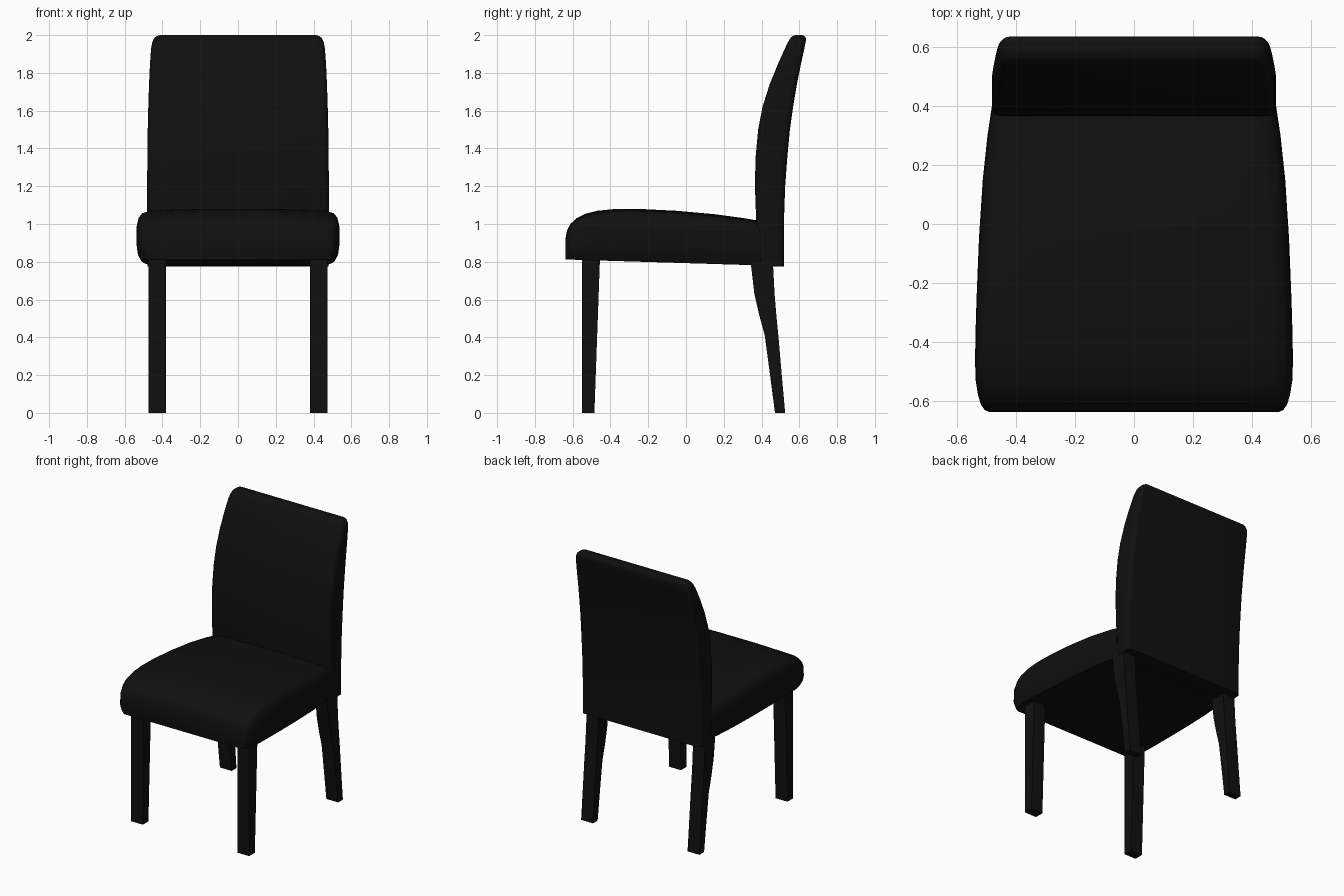
import bpy, math

if "Cube" in bpy.data.objects:
    bpy.data.objects.remove(bpy.data.objects["Cube"])

black = bpy.data.materials.new("black")
black.diffuse_color = (0.005, 0.005, 0.005, 1)
black.use_nodes = True
black.node_tree.nodes["Principled BSDF"].inputs["Base Color"].default_value = black.diffuse_color


def loft(name, rings, angle=40):
    """Skin equal-length closed rings and cap both ends."""
    n = len(rings[0])
    verts = [p for ring in rings for p in ring]
    faces = [(r * n + i, r * n + (i + 1) % n, (r + 1) * n + (i + 1) % n, (r + 1) * n + i)
             for r in range(len(rings) - 1) for i in range(n)]
    last = (len(rings) - 1) * n
    faces += [tuple(reversed(range(n))), tuple(range(last, last + n))]
    mesh = bpy.data.meshes.new(name)
    mesh.from_pydata(verts, [], faces)
    mesh.materials.append(black)
    ob = bpy.data.objects.new(name, mesh)
    bpy.context.collection.objects.link(ob)
    bpy.ops.object.select_all(action='DESELECT')
    bpy.context.view_layer.objects.active = ob
    ob.select_set(True)
    bpy.ops.object.mode_set(mode='EDIT')
    bpy.ops.mesh.select_all(action='SELECT')
    bpy.ops.mesh.normals_make_consistent(inside=False)
    bpy.ops.object.mode_set(mode='OBJECT')
    bpy.ops.object.shade_smooth_by_angle(angle=math.radians(angle))
    return ob


# Seat cushion: rounded, slightly crowned sections from front to back
def seat_ring(y, w, top):
    bottom = 0.812 - 0.035 * (y + 0.63) / 1.15
    h = top - bottom
    half = [(w - 0.025, bottom), (w - 0.008, bottom + 0.03), (w, bottom + 0.35 * h),
            (w - 0.002, top - 0.3 * h), (w - 0.012, top - 0.16 * h),
            (w - 0.03, top - 0.08 * h), (w - 0.07, top - 0.035 * h),
            (w * 0.65, top - 0.004), (w * 0.3, top)]
    return [(x, y, z) for x, z in half] + [(-x, y, z) for x, z in reversed(half)]


seat_stations = [(-0.637, 0.490, 0.93), (-0.630, 0.505, 0.965), (-0.612, 0.518, 1.00),
                 (-0.58, 0.528, 1.03), (-0.53, 0.536, 1.055), (-0.47, 0.538, 1.07),
                 (-0.38, 0.537, 1.079), (-0.25, 0.533, 1.08), (-0.05, 0.525, 1.07),
                 (0.15, 0.512, 1.052), (0.3, 0.496, 1.032), (0.40, 0.481, 1.015)]
loft("seat", [seat_ring(*s) for s in seat_stations])


# Backrest: rounded rectangles stacked up a backward curve
def back_ring(z, y0, y1, w):
    r = min(0.03, (y1 - y0) * 0.35)
    ring = []
    for cx, cy, start in ((w - r, y1 - r, 0), (-w + r, y1 - r, 90),
                          (-w + r, y0 + r, 180), (w - r, y0 + r, 270)):
        for k in range(5):
            a = math.radians(start + k * 22.5)
            ring.append((cx + r * math.cos(a), cy + r * math.sin(a), z))
    return ring


back_stations = [(0.775, 0.385, 0.520, 0.478), (1.0, 0.372, 0.518, 0.481),
                 (1.2, 0.365, 0.525, 0.481), (1.35, 0.368, 0.536, 0.480),
                 (1.5, 0.382, 0.550, 0.478), (1.62, 0.405, 0.567, 0.475),
                 (1.74, 0.443, 0.587, 0.471), (1.85, 0.488, 0.609, 0.466),
                 (1.93, 0.524, 0.627, 0.460), (1.965, 0.541, 0.634, 0.453),
                 (1.985, 0.553, 0.634, 0.443), (1.995, 0.564, 0.628, 0.430),
                 (2.0, 0.580, 0.614, 0.412)]
loft("backrest", [back_ring(*s) for s in back_stations])


# Legs: square sections, straight in front and splayed at the back
def leg(name, side, stations):
    loft(name, [[(side * 0.38, y0, z), (side * 0.475, y0, z),
                 (side * 0.475, y1, z), (side * 0.38, y1, z)]
                for z, y0, y1 in stations], 30)


front = [(0, -0.55, -0.485), (0.83, -0.55, -0.455)]
rear = [(0, 0.471, 0.525), (0.2, 0.445, 0.507), (0.41, 0.417, 0.489),
        (0.52, 0.387, 0.478), (0.63, 0.362, 0.469), (0.8, 0.342, 0.46)]
for label, side in (("left", -1), ("right", 1)):
    leg("front_leg_" + label, side, front)
    leg("back_leg_" + label, side, rear)
